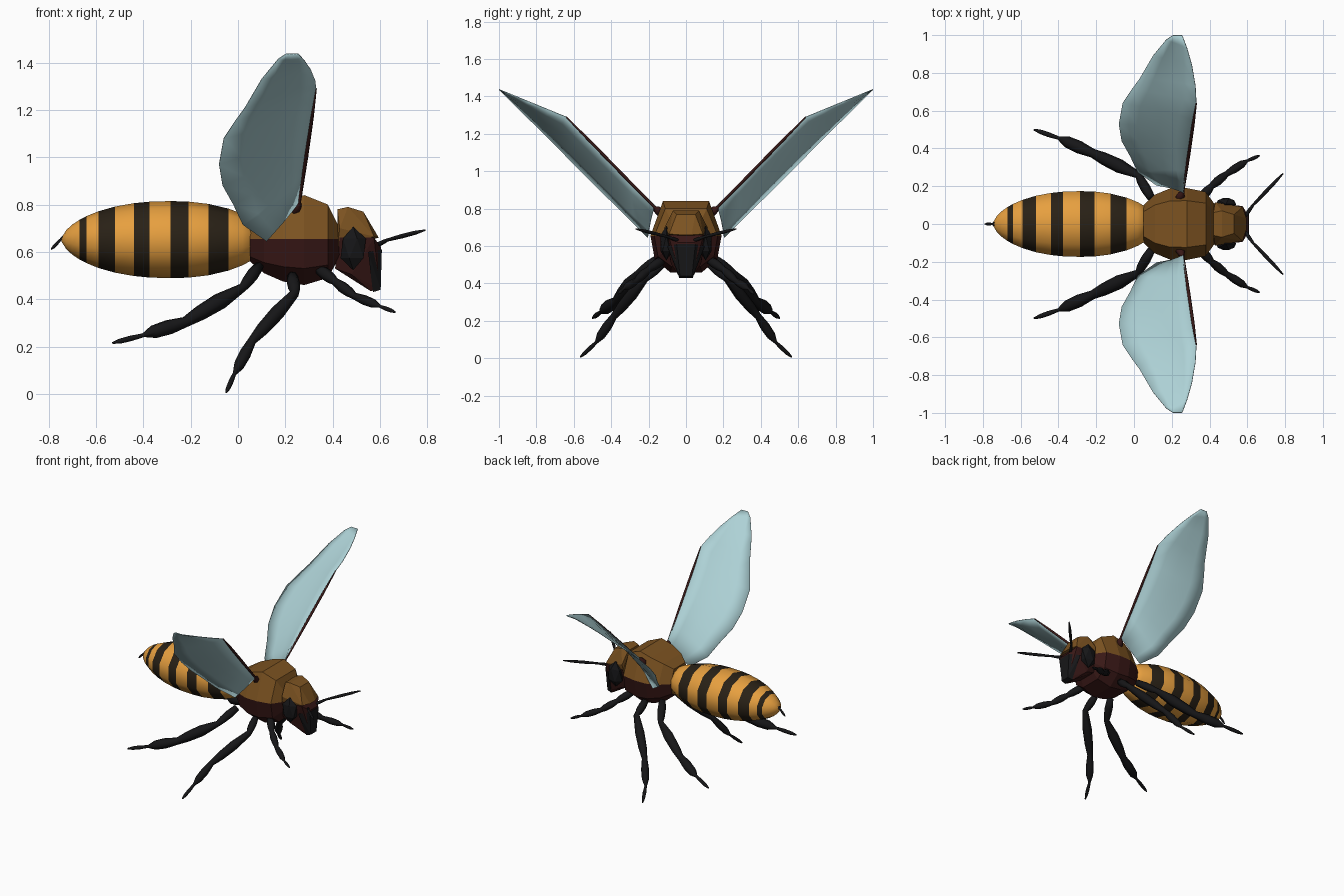
import bpy, bmesh, math
from mathutils import Vector

if "Cube" in bpy.data.objects:
    bpy.data.objects.remove(bpy.data.objects["Cube"])


def mat(name, r, g, b):
    m = bpy.data.materials.new(name)
    m.diffuse_color = (r, g, b, 1)
    m.use_nodes = True
    m.node_tree.nodes["Principled BSDF"].inputs["Base Color"].default_value = m.diffuse_color
    return m


ORANGE = mat("orange", .80, .35, .05)
STRIPE = mat("stripe", .022, .015, .008)
BROWN = mat("brown", .20, .085, .015)
MAROON = mat("maroon", .04, .009, .008)
BLACK = mat("black", .008, .008, .009)
WING = mat("wing", .42, .64, .67)
SIDES = ((1, "left"), (-1, "right"))


def finish(name, bm, mats, smooth=False):
    bmesh.ops.recalc_face_normals(bm, faces=bm.faces)
    me = bpy.data.meshes.new(name)
    bm.to_mesh(me)
    bm.free()
    for m in mats:
        me.materials.append(m)
    ob = bpy.data.objects.new(name, me)
    bpy.context.collection.objects.link(ob)
    for p in me.polygons:
        p.use_smooth = smooth
    return ob


def loft(name, rings, mats, pick=None, smooth=False):
    """Skin a list of closed rings, capping both ends."""
    bm = bmesh.new()
    vs = [[bm.verts.new(p) for p in r] for r in rings]
    n = len(vs[0])
    for i in range(len(vs) - 1):
        for j in range(n):
            k = (j + 1) % n
            f = bm.faces.new((vs[i][j], vs[i][k], vs[i + 1][k], vs[i + 1][j]))
            if pick:
                f.material_index = pick(i, f.calc_center_median())
    bm.faces.new(vs[0])
    bm.faces.new(vs[-1])
    return finish(name, bm, mats, smooth)


def limb(name, joints, girth, m, s=1):
    """Tube through joints; each segment swells to its girth and narrows at its ends."""
    J = [Vector((x, s * y, z)) for x, y, z in joints]
    P, R = [J[0]], [girth[0] * .8]
    for a, b, g, nxt in zip(J, J[1:], girth, girth[1:] + [girth[-1] * .5]):
        P += [a.lerp(b, .4), a.lerp(b, .75), b]
        R += [g, g * .9, min(g, nxt) * .7]
    rings = []
    for i, c in enumerate(P):
        d = (P[min(i + 1, len(P) - 1)] - P[max(i - 1, 0)]).normalized()
        u = d.cross(Vector((0, 0, 1))).normalized()
        v = u.cross(d)
        rings.append([c + R[i] * (math.cos(k * math.pi / 3) * u + math.sin(k * math.pi / 3) * v)
                      for k in range(6)])
    return loft(name, rings, [m], smooth=True)


def hull(name, pts, m):
    """Convex faceted solid from points mirrored across y."""
    bm = bmesh.new()
    for x, y, z in pts:
        for s in (1, -1):
            bm.verts.new((x, s * y, z))
    bmesh.ops.convex_hull(bm, input=bm.verts)
    bmesh.ops.delete(bm, geom=[v for v in bm.verts if not v.link_faces], context='VERTS')
    return finish(name, bm, [m])


# Abdomen: ten-sided turned egg along x, with a ring at every stripe edge
def girth_at(x):
    t = abs(x + .285) / (.462 if x < -.285 else .42)
    return .183 * (1 - t ** 2.2) ** .6


edges = [-.745, -.725, -.70, -.67, -.64, -.59, -.52, -.44, -.375, -.285, -.21, -.125, -.04, .02, .07]
loft("abdomen",
     [[(x, girth_at(x) * math.sin(k * math.pi / 5), .652 + .89 * girth_at(x) * math.cos(k * math.pi / 5))
       for k in range(10)] for x in edges],
     [ORANGE, STRIPE], lambda i, c: int(i in range(3, 12, 2)), smooth=True)

# Stinger
limb("stinger", [(-.71, 0, .662), (-.75, 0, .652), (-.79, 0, .61)], [.018, .008], BLACK)

# Thorax: eight-sided loft (x, half width, top, bottom), brown above and maroon below
rings = []
for x, w, t, b in [(.05, .10, .75, .56), (.11, .155, .785, .51), (.19, .188, .815, .475),
                   (.28, .19, .84, .46), (.38, .17, .80, .49), (.43, .10, .70, .58)]:
    half = [(.65 * w, t), (w, .655), (.88 * w, b / 2 + .3), (.45 * w, b)]
    rings.append([(x, y, z) for y, z in half] + [(x, -y, z) for y, z in half[::-1]])
loft("thorax", rings, [BROWN, MAROON], lambda i, c: int(c.z < .655))

# Head cap, face and eyes
hull("head_cap", [(.42, .06, .78), (.465, .07, .79), (.53, .05, .77), (.43, .115, .70),
                  (.42, .10, .62), (.575, .09, .665), (.595, .03, .66)], BROWN)
hull("face", [(.43, .11, .66), (.41, .07, .53), (.48, .08, .505), (.56, .035, .435),
              (.60, .03, .44), (.605, .045, .62), (.575, .095, .66)], MAROON)
hull("muzzle", [(.57, .036, .43), (.603, .032, .44), (.608, .05, .61), (.55, .10, .60)], BLACK)
for s, side in SIDES:
    bm = bmesh.new()
    bmesh.ops.create_icosphere(bm, subdivisions=1, radius=1)
    for v in bm.verts:
        v.co = Vector((.487 + .06 * v.co.x, s * (.105 + .038 * v.co.y), .615 + .092 * v.co.z))
    finish("eye_" + side, bm, [BLACK])

# Legs, antennae and stiff wing rims, each mirrored
for s, side in SIDES:
    limb("front_leg_" + side, [(.34, .12, .53), (.41, .20, .475), (.49, .265, .415),
                               (.60, .335, .37), (.665, .362, .345)],
         [.026, .024, .022, .010], BLACK, s)
    limb("middle_leg_" + side, [(.23, .13, .50), (.24, .22, .425), (.06, .385, .225),
                                (-.015, .48, .085), (-.05, .565, .006)],
         [.028, .031, .026, .012], BLACK, s)
    limb("hind_leg_" + side, [(.09, .14, .54), (.02, .26, .45), (-.22, .375, .305),
                              (-.40, .455, .248), (-.53, .50, .215)],
         [.027, .037, .034, .013], BLACK, s)
    limb("antenna_" + side, [(.58, .03, .625), (.63, .10, .65), (.79, .268, .692)],
         [.010, .010], BLACK, s)
    limb("wing_rim_" + side, [(.23, .12, .76), (.26, .17, .81), (.33, .64, 1.29)],
         [.022, .009], MAROON, s)

# Wings: rows from root to tip as (leading y, trailing x, trailing y)
rows = [(.165, .12, .205), (.28, .02, .275), (.35, -.02, .36), (.41, -.065, .44),
        (.48, -.08, .53), (.55, -.06, .64), (.64, -.01, .715), (.73, .03, .77),
        (.84, .10, .89), (.93, .17, .975), (.998, .205, .998)]
for s, side in SIDES:
    bm = bmesh.new()
    grid = []
    for y, tx, ty in rows:
        out = max(y - .64, 0)
        a = Vector((min(.236 + .147 * y, .33) - .58 * out ** 2, y, .65 + y - .59 * out))
        b = Vector((tx, ty, .44 + ty))
        sag = Vector((0, .10, -.10)) * (a - b).length
        row = []
        for t in (0, .2, .45, .75, 1):
            p = a.lerp(b, t) + sag * (t * (1 - t) * (1.6 - t))
            row.append(bm.verts.new((p.x, s * min(p.y, 1), p.z)))
        grid.append(row)
    for r0, r1 in zip(grid, grid[1:]):
        for j in range(4):
            bm.faces.new((r0[j], r0[j + 1], r1[j + 1], r1[j]))
    ob = finish("wing_" + side, bm, [WING], smooth=True)
    thick = ob.modifiers.new("thickness", 'SOLIDIFY')
    thick.thickness = .004
    thick.offset = 0
